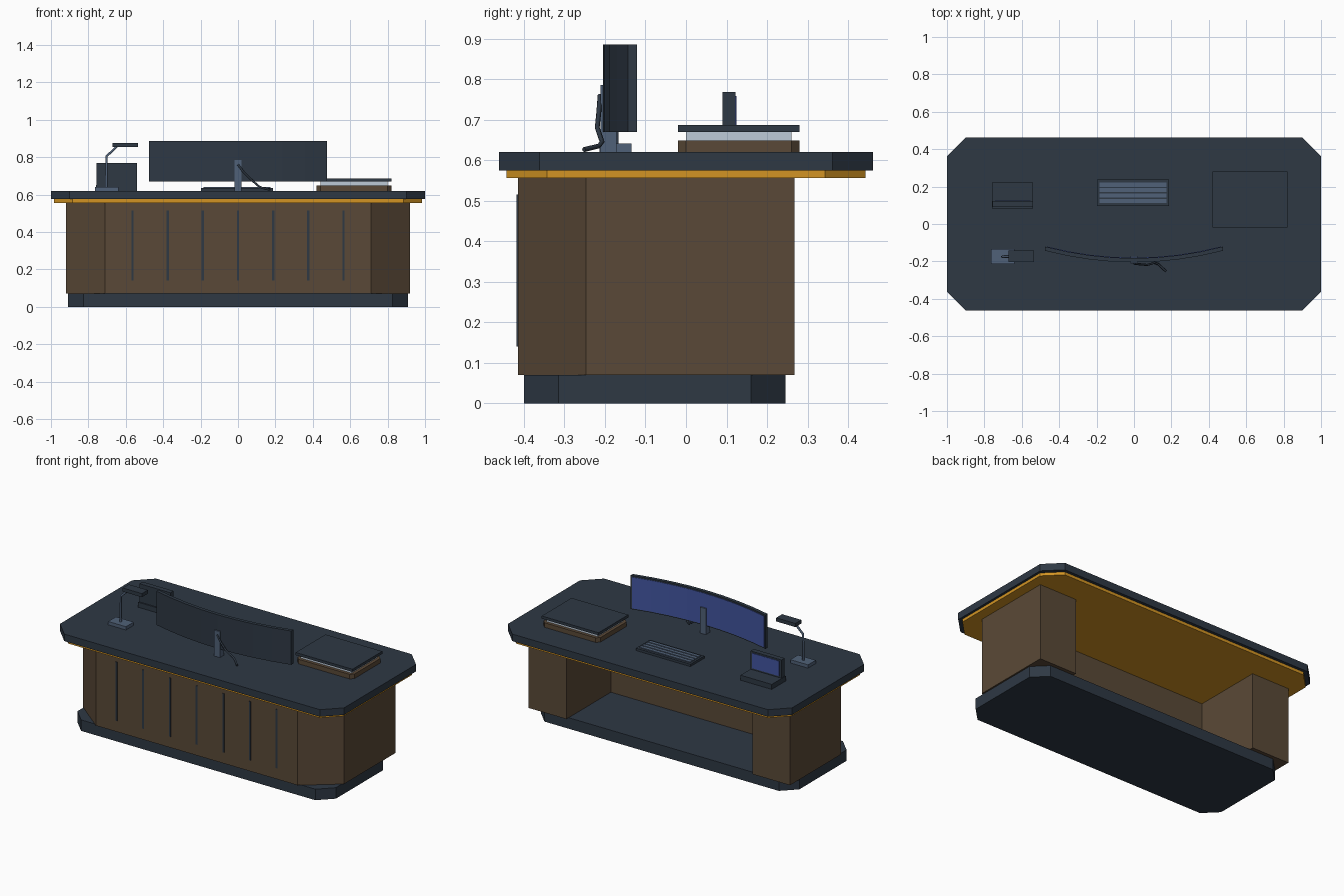
import bpy, bmesh
from mathutils import Vector

cube = bpy.data.objects.get("Cube")
if cube:
    bpy.data.objects.remove(cube, do_unlink=True)


def material(name, rgb):
    lin = [((c / 255 + 0.055) / 1.055) ** 2.4 for c in rgb] + [1]
    m = bpy.data.materials.new(name)
    m.use_nodes = True
    m.diffuse_color = lin
    m.node_tree.nodes["Principled BSDF"].inputs["Base Color"].default_value = lin
    return m


SLATE = material("dark slate", (46, 56, 68))
STEEL = material("blue steel", (80, 97, 120))
WOOD = material("brown wood", (90, 73, 55))
GOLD = material("gold trim", (210, 148, 35))
PAPER = material("pale paper", (190, 203, 216))
SCREEN = material("screen blue", (66, 85, 160))


def prism(name, outline, z0, z1, mat):
    """Extrude a closed xy outline from z0 to z1."""
    bm = bmesh.new()
    face = bm.faces.new([bm.verts.new((x, y, z0)) for x, y in outline])
    ext = bmesh.ops.extrude_face_region(bm, geom=[face])
    tops = [v for v in ext["geom"] if isinstance(v, bmesh.types.BMVert)]
    bmesh.ops.translate(bm, verts=tops, vec=(0, 0, z1 - z0))
    bmesh.ops.recalc_face_normals(bm, faces=bm.faces)
    mesh = bpy.data.meshes.new(name)
    bm.to_mesh(mesh)
    bm.free()
    mesh.materials.append(mat)
    ob = bpy.data.objects.new(name, mesh)
    bpy.context.collection.objects.link(ob)
    return ob


def slab(name, x0, x1, y0, y1, z0, z1, mat, cut=0):
    """Box, with its vertical corners cut off when cut > 0."""
    if cut:
        pts = [(x0 + cut, y0), (x1 - cut, y0), (x1, y0 + cut), (x1, y1 - cut),
               (x1 - cut, y1), (x0 + cut, y1), (x0, y1 - cut), (x0, y0 + cut)]
    else:
        pts = [(x0, y0), (x1, y0), (x1, y1), (x0, y1)]
    return prism(name, pts, z0, z1, mat)


def tube(name, points, radius, mat):
    curve = bpy.data.curves.new(name, "CURVE")
    curve.dimensions = "3D"
    curve.bevel_depth = radius
    curve.bevel_resolution = 1
    curve.use_fill_caps = True
    spline = curve.splines.new("POLY")
    spline.points.add(len(points) - 1)
    for p, co in zip(spline.points, points):
        p.co = (*co, 1)
    curve.materials.append(mat)
    ob = bpy.data.objects.new(name, curve)
    bpy.context.collection.objects.link(ob)
    return ob


# Desk: plinth, U-shaped body, trim and top
slab("plinth", -0.91, 0.91, -0.40, 0.245, 0, 0.07, SLATE, 0.085)
half = [(0.71, -0.415), (0.92, -0.247), (0.92, 0.268), (0.655, 0.268), (0.655, -0.18)]
prism("desk_body", half + [(-x, y) for x, y in reversed(half)], 0.07, 0.556, WOOD)
slab("gold_trim", -0.985, 0.985, -0.443, 0.443, 0.556, 0.575, GOLD, 0.1)
slab("desk_top", -1, 1, -0.462, 0.462, 0.575, 0.62, SLATE, 0.1)
TOP = 0.62

# Front grooves
for i in range(-3, 4):
    x = i * 0.188
    slab("front_groove", x - 0.006, x + 0.006, -0.418, -0.41, 0.14, 0.515, SLATE)


# Curved monitor
def arc(width, offset, n=8):
    xs = [width * (2 * i / n - 1) for i in range(n + 1)]
    return [(x, -0.205 + offset + 0.062 * (x / 0.475) ** 2) for x in xs]


prism("monitor", arc(0.475, 0) + arc(0.475, 0.022)[::-1], 0.67, 0.885, SLATE)
prism("monitor_screen", arc(0.465, 0.02) + arc(0.465, 0.025)[::-1], 0.677, 0.876, SCREEN)
slab("monitor_stand", -0.02, 0.02, -0.211, -0.171, TOP, 0.785, STEEL)
tube("monitor_cable", [(0, -0.212, 0.76), (0.03, -0.215, 0.72), (0.07, -0.219, 0.68),
                       (0.11, -0.207, 0.645), (0.13, -0.215, 0.635),
                       (0.17, -0.252, 0.626)], 0.006, SLATE)

# Desk lamp
slab("lamp_base", -0.765, -0.64, -0.213, -0.135, TOP, 0.641, STEEL)
tube("lamp_arm", [(-0.705, -0.174, 0.64), (-0.702, -0.174, 0.805),
                  (-0.645, -0.174, 0.86)], 0.007, STEEL)
slab("lamp_head", -0.67, -0.535, -0.203, -0.143, 0.853, 0.876, SLATE)

# Keyboard with rows of keys
slab("keyboard", -0.197, 0.187, 0.097, 0.237, TOP, 0.635, SLATE)
for i in range(4):
    y = 0.112 + i * 0.029
    slab("key_row", -0.184, 0.174, y, y + 0.022, 0.635, 0.64, STEEL)

# Small display dock
slab("dock_base", -0.76, -0.54, 0.082, 0.223, TOP, 0.652, SLATE)
slab("dock_panel", -0.757, -0.54, 0.09, 0.122, 0.652, 0.768, SLATE)
slab("dock_screen", -0.743, -0.554, 0.121, 0.125, 0.662, 0.758, SCREEN)

# Document stack
slab("document_tray", 0.42, 0.82, -0.02, 0.28, TOP, 0.649, WOOD, 0.02)
slab("document_pages", 0.44, 0.80, 0, 0.26, 0.649, 0.67, PAPER)
slab("document_cover", 0.42, 0.82, -0.02, 0.28, 0.67, 0.687, SLATE)
